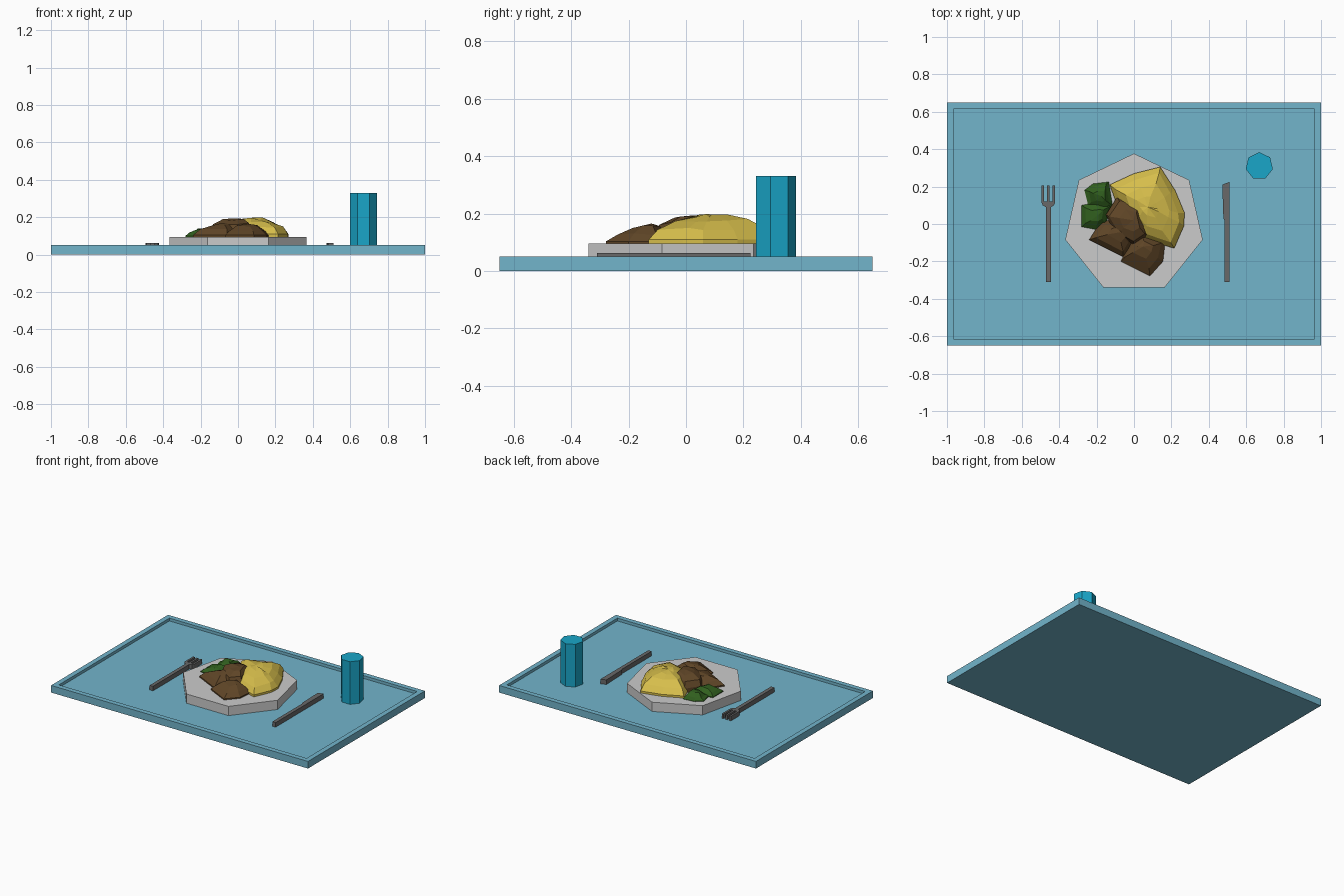
import bpy, bmesh, random
from math import sin, cos, pi
from mathutils import Vector

if "Cube" in bpy.data.objects:
    bpy.data.objects.remove(bpy.data.objects["Cube"])

random.seed(4)
FLOOR = 0.03      # recessed tray floor
PLATE_TOP = 0.095


def material(name, rgb):
    m = bpy.data.materials.new(name)
    m.diffuse_color = (*rgb, 1)
    m.use_nodes = True
    m.node_tree.nodes["Principled BSDF"].inputs["Base Color"].default_value = m.diffuse_color
    return m


def finish(name, bm, mat=None):
    bmesh.ops.recalc_face_normals(bm, faces=bm.faces)
    me = bpy.data.meshes.new(name)
    bm.to_mesh(me)
    bm.free()
    ob = bpy.data.objects.new(name, me)
    bpy.context.collection.objects.link(ob)
    if mat:
        me.materials.append(mat)
    return ob


def prism(name, outline, z0, z1, mat=None):
    bm = bmesh.new()
    face = bm.faces.new([bm.verts.new((x, y, z0)) for x, y in outline])
    top = bmesh.ops.extrude_face_region(bm, geom=[face], use_keep_orig=True)
    bmesh.ops.translate(bm, vec=(0, 0, z1 - z0),
                        verts=[v for v in top['geom'] if isinstance(v, bmesh.types.BMVert)])
    return finish(name, bm, mat)


def polygon(x, y, r, n):
    return [(x - r * sin(2 * pi * i / n), y + r * cos(2 * pi * i / n)) for i in range(n)]


def mound(name, outline, peak, profile, mat, jitter=0.006):
    """Faceted heap: rings shrink from the outline toward an off-centre peak."""
    bm = bmesh.new()
    peak = Vector(peak)
    rings = []
    for k, (s, h) in enumerate(profile):
        ring = []
        for x, y in outline:
            p = Vector((x, y, 0)).lerp(peak, 1 - s)
            p.z = PLATE_TOP + (peak.z - PLATE_TOP) * h
            if k > 1:
                p += Vector([random.uniform(-jitter, jitter) for _ in range(3)])
            ring.append(bm.verts.new(p))
        rings.append(ring)
    n = len(outline)
    bm.faces.new(rings[0])
    tip = bm.verts.new(peak)
    for a, b in zip(rings, rings[1:]):
        for i in range(n):
            bm.faces.new((a[i], a[(i + 1) % n], b[(i + 1) % n], b[i]))
    for i in range(n):
        bm.faces.new((rings[-1][i], rings[-1][(i + 1) % n], tip))
    return finish(name, bm, mat)


blue = material("tray_blue", (0.17, 0.46, 0.60))
cyan = material("cup_cyan", (0.01, 0.38, 0.58))
steel = material("cutlery_grey", (0.14, 0.14, 0.14))
yellow = material("potato_yellow", (0.67, 0.51, 0.07))
brown = material("meat_brown", (0.115, 0.06, 0.02))
green = material("vegetable_green", (0.03, 0.115, 0.013))

# Tray with a raised rim
bm = bmesh.new()
bmesh.ops.create_cube(bm, size=1)
bmesh.ops.scale(bm, vec=(2, 1.3, 0.05), verts=bm.verts)
bmesh.ops.translate(bm, vec=(0, 0, 0.025), verts=bm.verts)
bm.normal_update()
top = max(bm.faces, key=lambda f: f.calc_center_median().z)
bmesh.ops.inset_region(bm, faces=[top], thickness=0.05)
ext = bmesh.ops.extrude_discrete_faces(bm, faces=[top])
bmesh.ops.translate(bm, vec=(0, 0, FLOOR - 0.05), verts=ext['faces'][0].verts)
finish("tray", bm, blue)

# Seven-sided plate and cup
prism("plate", polygon(0, 0, 0.377, 7), FLOOR, PLATE_TOP)
prism("cup", polygon(0.67, 0.31, 0.074, 7), FLOOR, 0.33, cyan)

# Fork: right half outline mirrored about its axis
half = [(0.013, -0.31), (0.013, 0.09), (0.03, 0.1), (0.036, 0.115), (0.036, 0.205),
        (0.022, 0.205), (0.022, 0.12), (0.007, 0.12), (0.007, 0.205)]
fork = half + [(-x, y) for x, y in reversed(half)]
prism("fork", [(x - 0.458, y) for x, y in fork], FLOOR, 0.062, steel)

# Knife
prism("knife", [(0.484, -0.31), (0.51, -0.31), (0.51, 0.225), (0.472, 0.21),
                (0.478, 0.03), (0.484, 0.02)], FLOOR, 0.062, steel)

# Food heaps
dome = [(1, 0), (1, 0.14), (0.84, 0.5), (0.58, 0.8), (0.28, 0.96)]
chunk = [(1, 0), (1, 0.12), (0.78, 0.5), (0.42, 0.86)]
mound("potato", [(-0.13, 0.21), (0, 0.27), (0.14, 0.305), (0.22, 0.18), (0.27, 0.06),
                 (0.267, -0.01), (0.215, -0.13), (0.065, -0.085), (-0.02, 0.0),
                 (-0.09, 0.1)], (0.075, 0.09, 0.197), dome, yellow)
mound("meat_back", [(-0.09, 0.145), (0.03, 0.11), (0.075, -0.06), (0.0, -0.11),
                    (-0.1, -0.06), (-0.15, 0.05)], (-0.005, 0.02, 0.193),
      [(1, 0), (1, 0.3), (0.85, 0.72), (0.5, 0.93)], brown)
mound("meat_left", [(-0.18, 0.01), (-0.08, 0.03), (0.04, -0.06), (-0.01, -0.12),
                    (-0.06, -0.175), (-0.24, -0.085)], (-0.08, -0.045, 0.17), chunk, brown)
mound("meat_front", [(-0.03, -0.11), (0.05, -0.06), (0.166, -0.10), (0.155, -0.2),
                     (0.085, -0.278), (-0.07, -0.2)], (0.05, -0.12, 0.165), chunk, brown)
mound("greens_back", [(-0.265, 0.18), (-0.22, 0.215), (-0.135, 0.225), (-0.115, 0.1),
                      (-0.15, 0.07), (-0.245, 0.1)], (-0.175, 0.15, 0.14), chunk, green)
mound("greens_front", [(-0.28, 0.1), (-0.2, 0.115), (-0.12, 0.1), (-0.15, 0.0),
                       (-0.2, -0.03), (-0.28, -0.015)], (-0.19, 0.05, 0.14), chunk, green)
